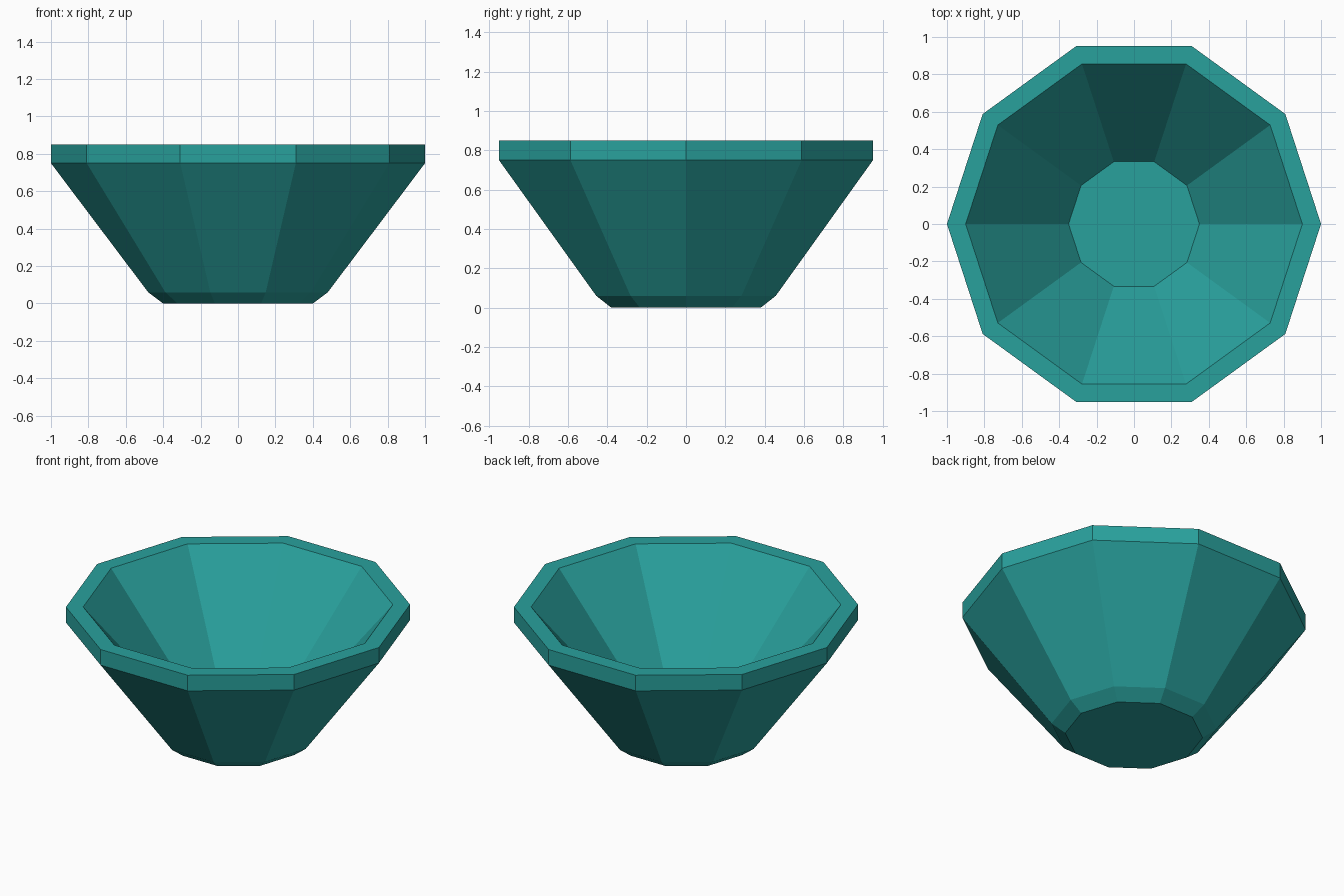
import bpy
import bmesh
from math import cos, sin, tau

cube = bpy.data.objects.get("Cube")
if cube:
    bpy.data.objects.remove(cube, do_unlink=True)

SIDES = 10

# Single glaze colour
teal = bpy.data.materials.new("teal")
teal.use_nodes = True
colour = (0.022, 0.355, 0.335, 1)
teal.diffuse_color = colour
teal.node_tree.nodes["Principled BSDF"].inputs["Base Color"].default_value = colour

# Wall profile as (radius, height): foot, bevel, rim band, inner floor
profile = [(0.40, 0), (0.48, 0.06), (1, 0.75), (1, 0.85), (0.90, 0.85), (0.35, 0.20)]


def ring(bm, radius, height):
    return [bm.verts.new((radius * cos(tau * i / SIDES), radius * sin(tau * i / SIDES), height))
            for i in range(SIDES)]


# Ten-sided bowl: bridge the rings, then close the underside and floor
bm = bmesh.new()
rings = [ring(bm, r, z) for r, z in profile]
for low, high in zip(rings, rings[1:]):
    for i in range(SIDES):
        j = (i + 1) % SIDES
        bm.faces.new((low[i], low[j], high[j], high[i]))
bm.faces.new(rings[0][::-1])
bm.faces.new(rings[-1])
bmesh.ops.recalc_face_normals(bm, faces=bm.faces)

mesh = bpy.data.meshes.new("bowl")
bm.to_mesh(mesh)
bm.free()
mesh.materials.append(teal)
bowl = bpy.data.objects.new("bowl", mesh)
bpy.context.collection.objects.link(bowl)
